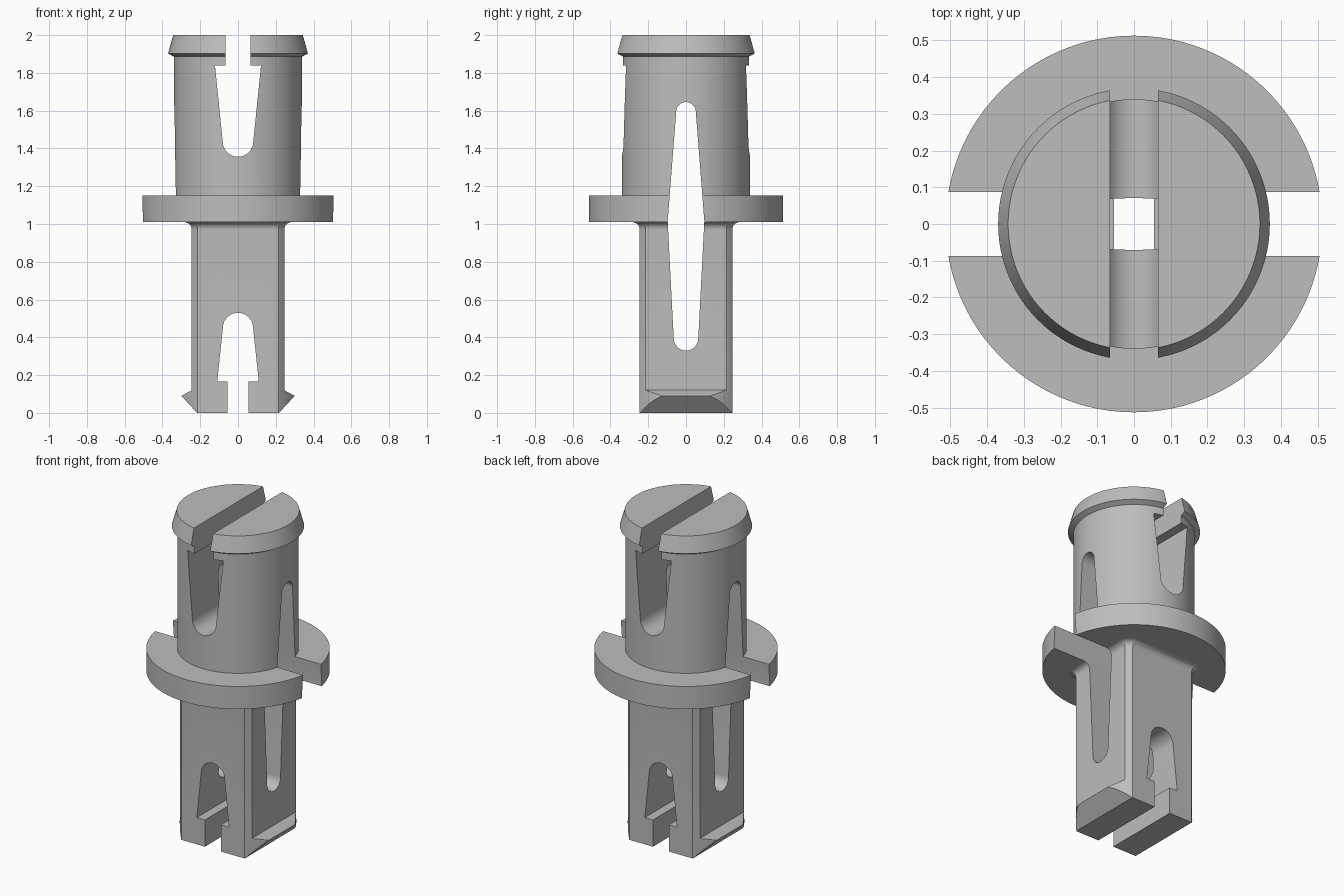
import bpy, bmesh, math

cube = bpy.data.objects.get("Cube")
if cube:
    bpy.data.objects.remove(cube, do_unlink=True)

grey = bpy.data.materials.new("plain_grey")
grey.use_nodes = True
grey.diffuse_color = (0.51, 0.51, 0.51, 1)
grey.node_tree.nodes["Principled BSDF"].inputs["Base Color"].default_value = (0.51, 0.51, 0.51, 1)


def loft(name, rings):
    """Skin a closed solid through rings that share a point count."""
    bm = bmesh.new()
    loops = [[bm.verts.new(p) for p in ring] for ring in rings]
    for low, high in zip(loops, loops[1:]):
        for i in range(len(low)):
            j = (i + 1) % len(low)
            bm.faces.new((low[i], low[j], high[j], high[i]))
    bm.faces.new(loops[0][::-1])
    bm.faces.new(loops[-1])
    bmesh.ops.recalc_face_normals(bm, faces=bm.faces[:])
    mesh = bpy.data.meshes.new(name)
    bm.to_mesh(mesh)
    bm.free()
    mesh.materials.append(grey)
    obj = bpy.data.objects.new(name, mesh)
    bpy.context.scene.collection.objects.link(obj)
    return obj


def circle(r, z, n=96):
    return [(r * math.cos(math.tau * i / n), r * math.sin(math.tau * i / n), z)
            for i in range(n)]


def clipped_rect(hx, hy, r, z, steps=4):
    """Rectangle with its corners trimmed by a circle."""
    a, b = math.acos(hx / r), math.asin(hy / r)
    angles = [a + (b - a) * i / steps for i in range(steps + 1)]
    corner = [(r * math.cos(t), r * math.sin(t)) for t in angles]
    upper = corner + [(-x, y) for x, y in corner[::-1]]
    lower = [(-x, -y) for x, y in upper]
    return [(x, y, z) for x, y in upper + lower]


def arc(z, r, start, end, steps=12):
    angles = [math.radians(start + (end - start) * i / steps) for i in range(steps + 1)]
    return [(r * math.cos(t), z + r * math.sin(t)) for t in angles]


def slot(name, half, along):
    """Mirrored (width, height) profile pushed through the body along x or y."""
    outline = half + [(-w, z) for w, z in half[::-1] if w > 1e-5]
    if along == "x":
        rings = [[(d, w, z) for w, z in outline] for d in (-1, 1)]
    else:
        rings = [[(w, d, z) for w, z in outline] for d in (1, -1)]
    cutter = loft(name, rings)
    cutter.hide_render = True
    return cutter


def cut(target, cutters):
    bpy.context.view_layer.objects.active = target
    for cutter in cutters:
        mod = target.modifiers.new(cutter.name, "BOOLEAN")
        mod.operation, mod.solver, mod.object = "DIFFERENCE", "EXACT", cutter
        bpy.ops.object.modifier_apply(modifier=mod.name)


# Flange, round barrel and tapered snap head
profile = [(0.513, 1.01), (0.513, 1.15), (0.34, 1.15), (0.34, 1.886),
           (0.37, 1.903), (0.343, 2.0)]
barrel = loft("barrel_and_flange", [circle(r, z) for r, z in profile])

# Square shank with barbs at the foot and a fillet under the flange
half, trim, fillet = 0.245, 0.326, 0.04
rings = [clipped_rect(0.217 + 0.083 * i / 4, half, trim, 0.09 * i / 4) for i in range(5)]
rings.append(clipped_rect(half, half, trim, 0.12))
for i in range(9):
    t = math.radians(90 * i / 8)
    d = fillet * (1 - math.cos(t))
    rings.append(clipped_rect(half + d, half + d, trim + d, 1.01 - fillet * (1 - math.sin(t))))
shank = loft("barbed_shank", rings)

# Spring slots: head and foot run front to back, the long one side to side
head_slot = slot("head_slot", arc(1.437, 0.081, -90, 0)
                 + [(0.122, 1.84), (0.065, 1.84), (0.065, 2.2)], "y")
foot_slot = slot("foot_slot", [(0.055, -0.2), (0.055, 0.165), (0.11, 0.165)]
                 + arc(0.45, 0.08, 0, 90), "y")
side_slot = slot("side_slot", arc(0.395, 0.065, -90, 0) + [(0.097, 1.015)]
                 + arc(1.593, 0.052, 0, 90), "x")
cut(barrel, (head_slot, side_slot))
cut(shank, (foot_slot, side_slot))
for cutter in (head_slot, foot_slot, side_slot):
    bpy.data.objects.remove(cutter, do_unlink=True)

# Smooth the round walls, keep the edges crisp
for obj in (barrel, shank):
    obj.select_set(True)
bpy.context.view_layer.objects.active = barrel
bpy.ops.object.shade_smooth_by_angle(angle=math.radians(25))
